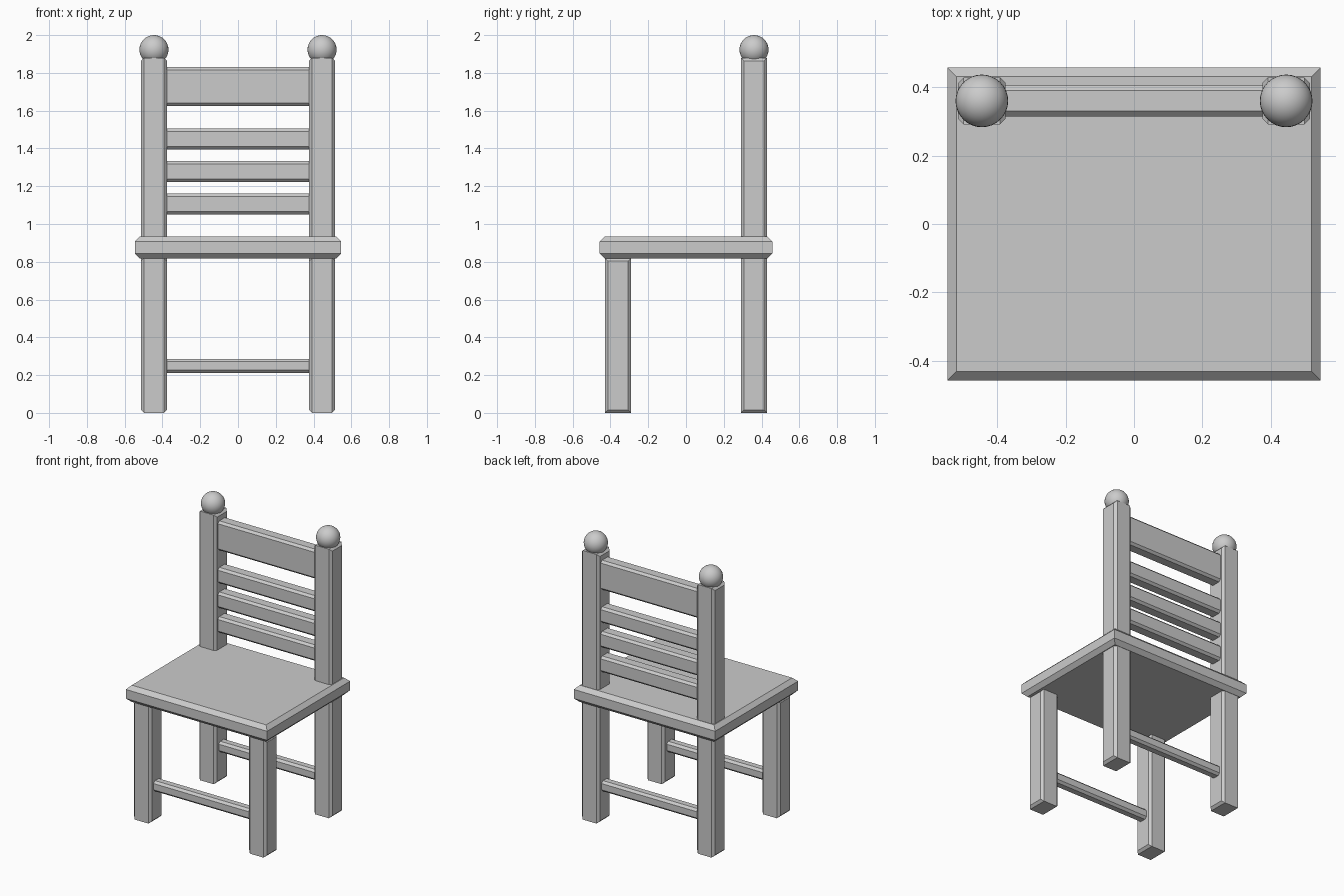
import bpy
import bmesh

if "Cube" in bpy.data.objects:
    bpy.data.objects.remove(bpy.data.objects["Cube"])

grey = bpy.data.materials.new("plain_grey")
grey.diffuse_color = (0.6, 0.6, 0.6, 1)
grey.use_nodes = True
grey.node_tree.nodes["Principled BSDF"].inputs["Base Color"].default_value = grey.diffuse_color


def finish(bm, name):
    bmesh.ops.recalc_face_normals(bm, faces=bm.faces)
    mesh = bpy.data.meshes.new(name)
    bm.to_mesh(mesh)
    bm.free()
    mesh.materials.append(grey)
    obj = bpy.data.objects.new(name, mesh)
    bpy.context.collection.objects.link(obj)
    return obj


def chamfered_box(name, low, high, axis, c):
    """Box whose two faces across the given axis have chamfered borders."""
    bm = bmesh.new()
    u, v = [i for i in range(3) if i != axis]
    rings = []
    for h, inset in ((low[axis], c), (low[axis] + c, 0),
                     (high[axis] - c, 0), (high[axis], c)):
        ring = []
        for su, sv in ((0, 0), (1, 0), (1, 1), (0, 1)):
            p = [0, 0, 0]
            p[axis] = h
            p[u] = high[u] - inset if su else low[u] + inset
            p[v] = high[v] - inset if sv else low[v] + inset
            ring.append(bm.verts.new(p))
        rings.append(ring)
    for a, b in zip(rings, rings[1:]):
        for i in range(4):
            j = (i + 1) % 4
            bm.faces.new((a[i], a[j], b[j], b[i]))
    bm.faces.new(rings[0])
    bm.faces.new(rings[-1])
    return finish(bm, name)


# Seat
chamfered_box("seat", (-0.546, -0.458, 0.817), (0.546, 0.458, 0.934), 2, 0.027)

# Legs, back posts and ball finials
LEG_X, LEG_Y, HALF = 0.445, 0.36, 0.069
for side, s in (("left", -1), ("right", 1)):
    x = s * LEG_X
    for name, y, top in (("front_leg", -LEG_Y, 0.82), ("back_post", LEG_Y, 1.88)):
        chamfered_box(f"{name}_{side}", (x - HALF, y - HALF, 0),
                      (x + HALF, y + HALF, top), 0, 0.016)
    bm = bmesh.new()
    bmesh.ops.create_uvsphere(bm, u_segments=32, v_segments=16, radius=0.077)
    bmesh.ops.translate(bm, verts=bm.verts, vec=(x, LEG_Y, 1.923))
    for f in bm.faces:
        f.smooth = True
    finish(bm, f"ball_finial_{side}")


# Cross rails: name, centre y, half depth, bottom, top
rails = [
    ("top_rail", LEG_Y, 0.045, 1.625, 1.83),
    ("back_slat_upper", LEG_Y, 0.045, 1.395, 1.505),
    ("back_slat_middle", LEG_Y, 0.045, 1.222, 1.333),
    ("back_slat_lower", LEG_Y, 0.045, 1.05, 1.161),
    ("back_stretcher", LEG_Y, 0.035, 0.212, 0.286),
    ("front_stretcher", -LEG_Y, 0.035, 0.212, 0.286),
]
for name, y, d, z0, z1 in rails:
    chamfered_box(name, (-0.39, y - d, z0), (0.39, y + d, z1), 2, 0.015)
